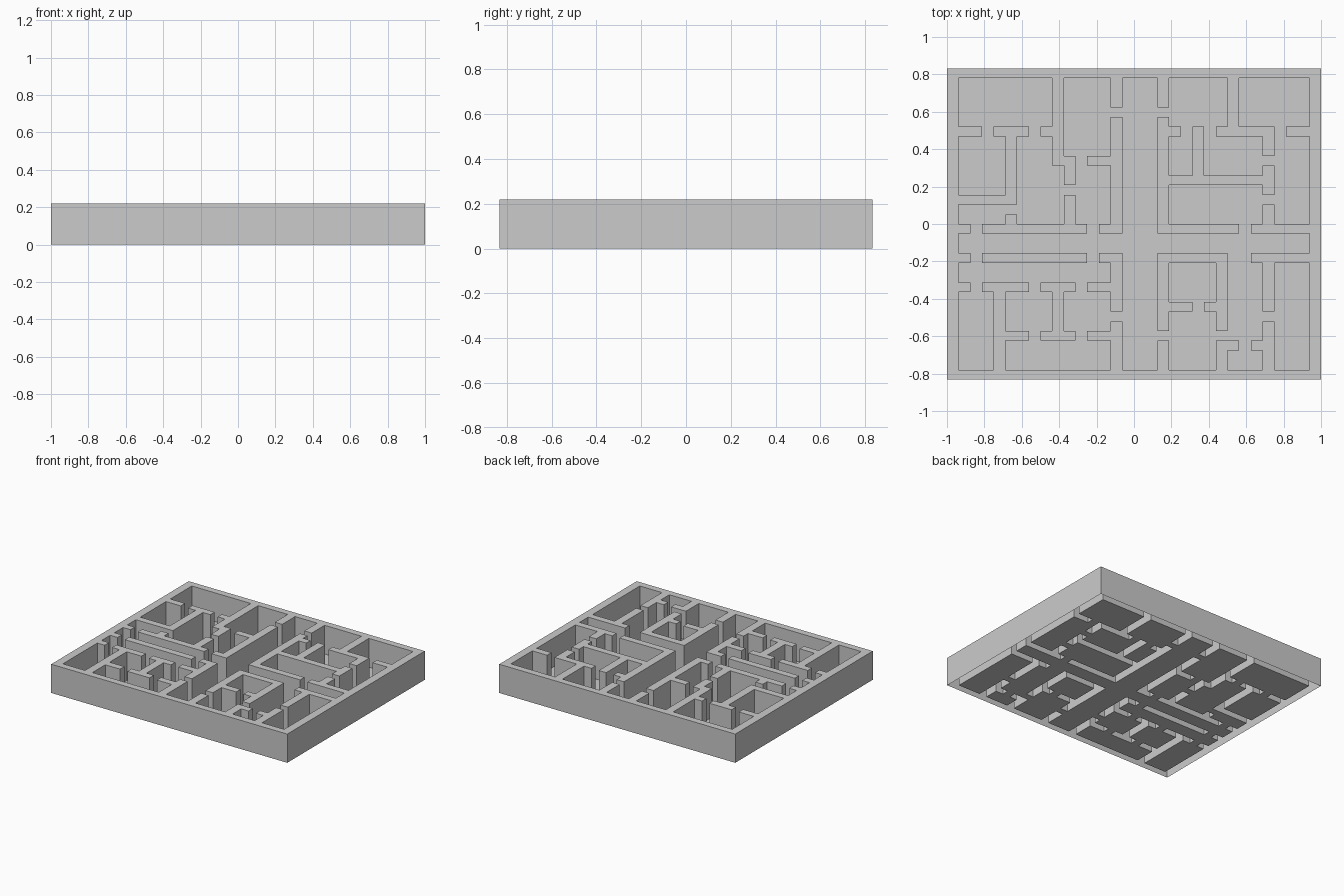
import bpy, bmesh

if "Cube" in bpy.data.objects:
    bpy.data.objects.remove(bpy.data.objects["Cube"])

N = 32                      # the plan is a 32 x 32 grid of wall cells
HALF_X, HALF_Y, HEIGHT = 1.0, 0.832, 0.22

# walls running left-right: row (counted from the back) -> column spans
ROWS = {
    0: [(0, 32)], 31: [(0, 32)],
    6: [(1, 3), (4, 7), (8, 10), (18, 20), (23, 28), (29, 31)],
    9: [(12, 15)], 11: [(19, 28)], 13: [(1, 6)],
    16: [(1, 2), (3, 12), (13, 15), (18, 25), (26, 31)],
    19: [(1, 2), (3, 12), (13, 15), (18, 24), (26, 31)],
    22: [(1, 2), (3, 7), (8, 11), (12, 15)],
    24: [(19, 21), (22, 24)],
    27: [(5, 7), (8, 11), (12, 15)],
    28: [(23, 25), (26, 28)],
}
# walls running front-back: column -> row spans
COLS = {
    0: [(0, 32)], 31: [(0, 32)],
    4: [(22, 31)], 5: [(6, 14), (15, 16)],
    9: [(1, 10), (22, 28)], 10: [(9, 12), (13, 16)],
    14: [(1, 4), (5, 17), (19, 25), (26, 31)],
    18: [(1, 4), (5, 17), (19, 27), (28, 31)],
    21: [(6, 12)], 23: [(19, 27), (28, 31)], 24: [(1, 7)],
    27: [(6, 9), (10, 13), (14, 16), (19, 25), (26, 31)],
}

walls = {(c, r) for r, spans in ROWS.items() for a, b in spans for c in range(a, b)}
walls |= {(c, r) for c, spans in COLS.items() for a, b in spans for r in range(a, b)}
rooms = {(c, r) for c in range(N) for r in range(N)} - walls


def plan_mesh(cells, z):
    """Flat upward-facing sheet covering the given plan cells."""
    bm = bmesh.new()
    verts = {}
    for c, r in sorted(cells):
        face = []
        for k in ((c, r + 1), (c + 1, r + 1), (c + 1, r), (c, r)):
            if k not in verts:
                verts[k] = bm.verts.new((-HALF_X + 2 * HALF_X * k[0] / N,
                                         HALF_Y - 2 * HALF_Y * k[1] / N, z))
            face.append(verts[k])
        bm.faces.new(face)
    return bm


def finish(bm, name):
    mesh = bpy.data.meshes.new(name)
    bm.to_mesh(mesh)
    bm.free()
    ob = bpy.data.objects.new(name, mesh)
    bpy.context.collection.objects.link(ob)


# walls: hollow shells, open underneath; wall tops with skirts down to the ground
bm = plan_mesh(walls, HEIGHT)
rim = [e for e in bm.edges if e.is_boundary]
ext = bmesh.ops.extrude_edge_only(bm, edges=rim)
low = [g for g in ext["geom"] if isinstance(g, bmesh.types.BMVert)]
bmesh.ops.translate(bm, verts=low, vec=(0, 0, -HEIGHT))
bm.normal_update()
bmesh.ops.recalc_face_normals(bm, faces=bm.faces[:])
if sum(f.normal.z for f in bm.faces) < 0:
    bmesh.ops.reverse_faces(bm, faces=bm.faces[:])
finish(bm, "room_walls")

# floor: thin sheet at ground level, only between the walls
finish(plan_mesh(rooms, 0), "room_floor")
